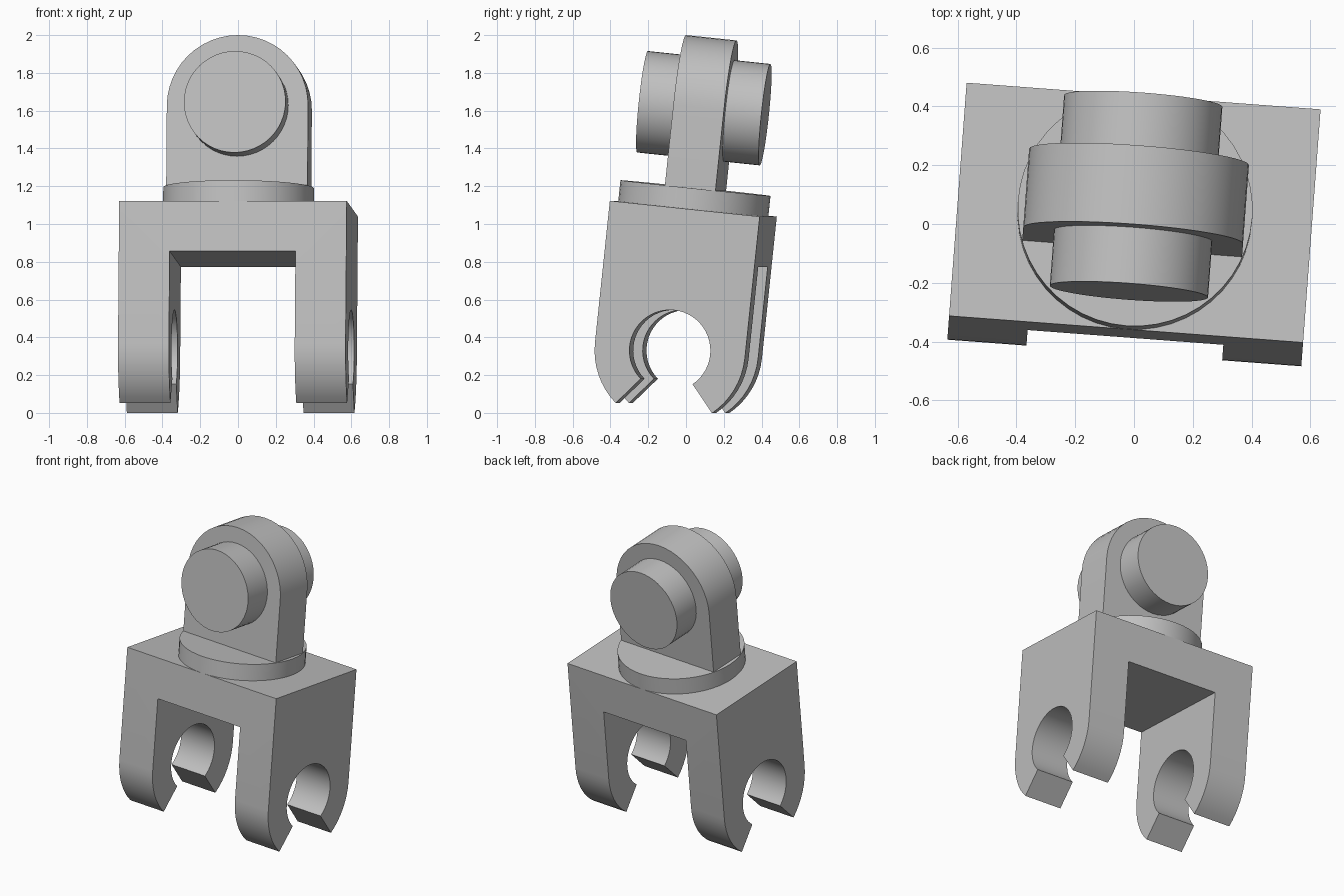
import bpy, bmesh
from math import radians, cos, sin
from mathutils import Matrix

if "Cube" in bpy.data.objects:
    bpy.data.objects.remove(bpy.data.objects["Cube"], do_unlink=True)

grey = bpy.data.materials.new("plain grey")
grey.use_nodes = True
grey.diffuse_color = (0.53, 0.53, 0.53, 1)
grey.node_tree.nodes["Principled BSDF"].inputs["Base Color"].default_value = grey.diffuse_color

# Pose of the whole part: origin at the hook centre, leaning back and slightly turned
POSE = (Matrix.Translation((-0.003, -0.04, 0.33))
        @ Matrix.Rotation(radians(-4.3), 4, "Z")
        @ Matrix.Rotation(radians(-6), 4, "X"))

HALF_W, HALF_D = 0.604, 0.40     # frame half width and half depth
LEG_IN = 0.334                   # inner face of each leg
SLOT_TOP, FRAME_TOP = 0.487, 0.755
DISC_TOP, PIN_Z = 0.865, 1.29


def arc(radius, start, end, steps, v=0):
    angles = [radians(start + (end - start) * i / steps) for i in range(steps + 1)]
    return [(radius * cos(a), v + radius * sin(a)) for a in angles]


def prism(name, profile, axis, low, high):
    """Extrude a closed 2D profile along the given axis."""
    place = {"x": lambda u, v, w: (w, u, v),
             "y": lambda u, v, w: (u, w, v),
             "z": lambda u, v, w: (u, v, w)}[axis]
    bm = bmesh.new()
    ends = [[bm.verts.new(place(u, v, w)) for u, v in profile] for w in (low, high)]
    for ring in ends:
        bm.faces.new(ring)
    n = len(profile)
    for i in range(n):
        j = (i + 1) % n
        bm.faces.new((ends[0][i], ends[0][j], ends[1][j], ends[1][i]))
    bmesh.ops.recalc_face_normals(bm, faces=bm.faces)
    mesh = bpy.data.meshes.new(name)
    bm.to_mesh(mesh)
    bm.free()
    mesh.materials.append(grey)
    obj = bpy.data.objects.new(name, mesh)
    bpy.context.collection.objects.link(obj)
    obj.matrix_world = POSE
    return obj


def activate(obj):
    bpy.ops.object.select_all(action="DESELECT")
    obj.select_set(True)
    bpy.context.view_layer.objects.active = obj


# Forked frame: open-jawed hook profile, with a slot cut out between the legs
hook = ([(-HALF_D, FRAME_TOP)] + arc(HALF_D, 180, 230, 8)
        + arc(0.215, 230, -50, 40) + arc(HALF_D, -50, 0, 8)
        + [(HALF_D, FRAME_TOP)])
frame = prism("forked_frame", hook, "x", -HALF_W, HALF_W)
slot = prism("slot_cutter", [(-LEG_IN, -1), (LEG_IN, -1), (LEG_IN, SLOT_TOP), (-LEG_IN, SLOT_TOP)],
             "y", -1, 1)
slot.hide_render = True
cut = frame.modifiers.new("slot", "BOOLEAN")
cut.operation, cut.solver, cut.object = "DIFFERENCE", "EXACT", slot
activate(frame)
bpy.ops.object.modifier_apply(modifier=cut.name)
bpy.data.objects.remove(slot, do_unlink=True)

# Round swivel disc on top of the frame
disc = prism("swivel_disc", arc(0.40, 0, 352.5, 47), "z", FRAME_TOP, DISC_TOP)

# Upright lug with a rounded top
lug = prism("lug", [(0.375, DISC_TOP)] + arc(0.375, 0, 180, 24, PIN_Z) + [(-0.375, DISC_TOP)],
            "y", -0.135, 0.135)

# Stub pins on both faces of the lug
front_pin = prism("front_pin", arc(0.27, 0, 352.5, 47, PIN_Z), "y", -0.327, -0.135)
back_pin = prism("back_pin", arc(0.27, 0, 352.5, 47, PIN_Z), "y", 0.135, 0.327)

for part in (frame, disc, lug, front_pin, back_pin):
    activate(part)
    bpy.ops.object.shade_smooth_by_angle(angle=radians(30))
